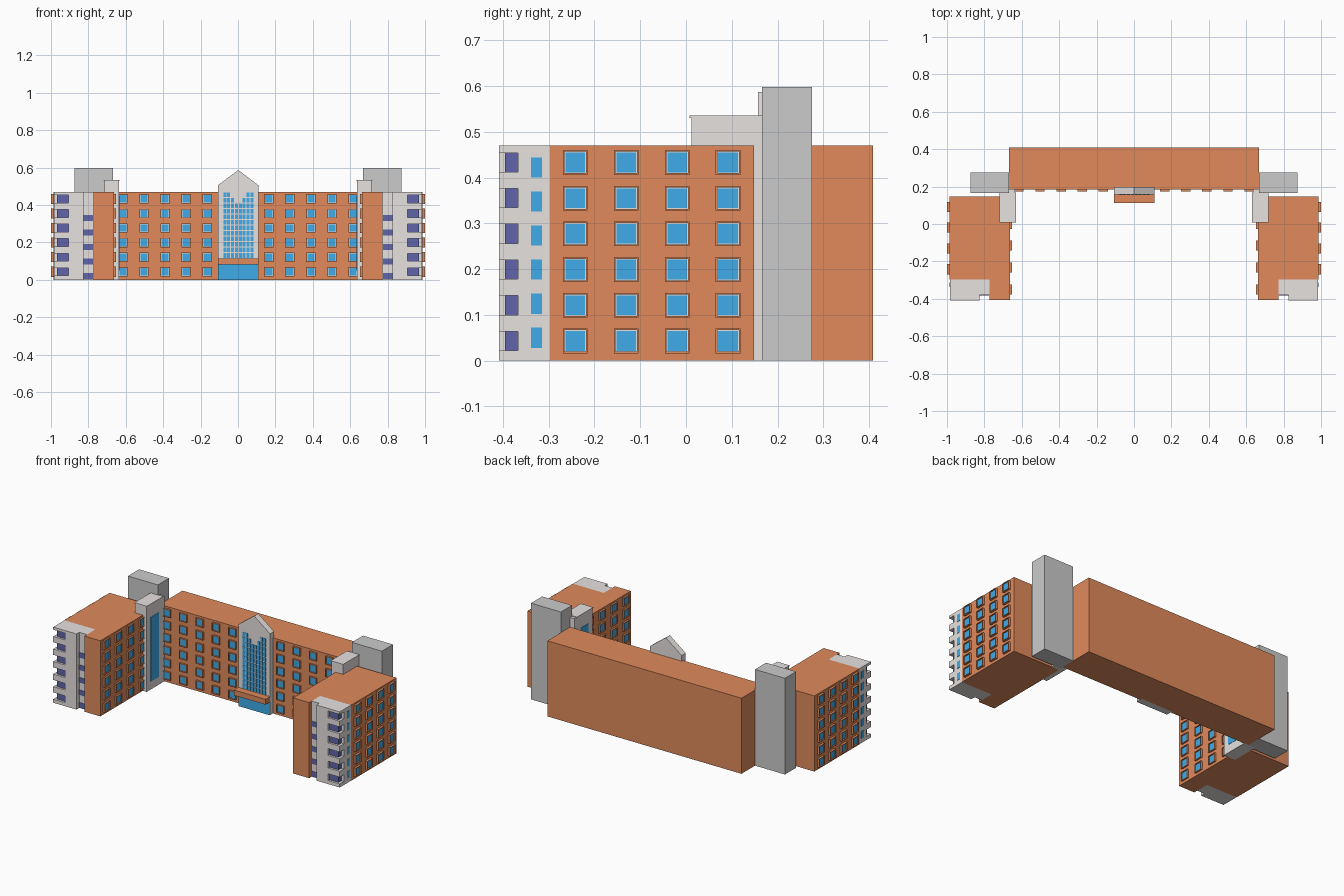
import bpy, bmesh

if "Cube" in bpy.data.objects:
    bpy.data.objects.remove(bpy.data.objects["Cube"])


def material(name, rgb):
    m = bpy.data.materials.new(name)
    m.diffuse_color = (*rgb, 1)
    m.use_nodes = True
    m.node_tree.nodes["Principled BSDF"].inputs["Base Color"].default_value = m.diffuse_color
    return m


BRICK = material("brick", (0.75, 0.255, 0.105))
STONE = material("stone", (0.80, 0.76, 0.745))
GREY = material("concrete", (0.70, 0.70, 0.70))
BLUE = material("blue_glass", (0.05, 0.41, 0.82))
NAVY = material("navy_glass", (0.12, 0.13, 0.40))


def boxes(name, mat, bounds, mirror=False):
    """One object from (x0, x1, y0, y1, z0, z1) boxes, optionally mirrored in x."""
    bm = bmesh.new()
    both = list(bounds)
    if mirror:
        both += [(-b[1], -b[0], *b[2:]) for b in bounds]
    for x0, x1, y0, y1, z0, z1 in both:
        verts = bmesh.ops.create_cube(bm, size=1)["verts"]
        for v in verts:
            v.co = ((x0 + x1) / 2 + v.co.x * (x1 - x0),
                    (y0 + y1) / 2 + v.co.y * (y1 - y0),
                    (z0 + z1) / 2 + v.co.z * (z1 - z0))
    me = bpy.data.meshes.new(name)
    bm.to_mesh(me)
    bm.free()
    me.materials.append(mat)
    ob = bpy.data.objects.new(name, me)
    bpy.context.collection.objects.link(ob)
    return ob


def on_wall(axis, wall, out, u0, u1, z0, z1, depth):
    """Box standing out from a wall plane; axis is the wall's normal."""
    a, b = sorted((wall - out * 0.002, wall + out * depth))
    return (a, b, u0, u1, z0, z1) if axis == "x" else (u0, u1, a, b, z0, z1)


ROWS = [0.043 + 0.078 * i for i in range(6)]


def windows(name, axis, wall, out, columns, depth, half=0.027):
    """Grid of framed windows, mirrored to the other side of the building."""
    frames, trims, panes = [], [], []
    t = 0.0035
    for u in columns:
        for z in ROWS:
            def add(dest, a, b, c, d, dep):
                dest.append(on_wall(axis, wall, out, u + a, u + b, z + c, z + d, dep))
            h, i = half, half - t
            add(frames, -h, h, i, h, depth)
            add(frames, -h, h, -h, -i, depth)
            add(frames, -h, -i, -i, i, depth)
            add(frames, i, h, -i, i, depth)
            add(trims, -i, i, -i, i, depth * 0.4)
            add(panes, -i + 0.002, i - 0.002, -i + 0.002, i - 0.002, depth * 0.6)
    boxes(name + "_window_frames", BRICK, frames, True)
    boxes(name + "_window_trims", STONE, trims, True)
    boxes(name + "_window_panes", BLUE, panes, True)


# Main block and wings
boxes("main_block", BRICK, [(-0.667, 0.667, 0.185, 0.408, 0, 0.47)])
boxes("outer_wings", BRICK, [(0.773, 0.986, -0.297, 0.148, 0, 0.47)], True)
boxes("inner_wings", BRICK, [(0.663, 0.773, -0.405, 0.148, 0, 0.47)], True)

# Window grids on the brick walls
windows("main", "y", 0.185, -1, [0.165 + 0.1124 * i for i in range(5)], 0.011, 0.025)
windows("outer_wing", "x", 0.986, 1, [-0.242 + 0.1113 * i for i in range(4)], 0.014)
windows("inner_wing", "x", 0.663, -1, [-0.35 + 0.117 * i for i in range(4)], 0.011)

# Rear service towers and corner stair towers
boxes("service_towers", GREY, [(0.667, 0.873, 0.166, 0.275, 0, 0.598)], True)
boxes("stair_towers", STONE, [(0.636, 0.715, 0.012, 0.186, 0, 0.53)], True)
boxes("stair_tower_caps", STONE, [(0.632, 0.718, 0.008, 0.168, 0.53, 0.535)], True)
boxes("stair_tower_glass", BLUE, [(0.634, 0.637, 0.05, 0.13, 0.05, 0.45)], True)

# Stone wing ends with a notched corner at every storey
corner = [(0.825, 0.905, -0.408, -0.297, 0, 0.47),
          (0.905, 0.985, -0.367, -0.297, 0, 0.47),
          (0.773, 0.825, -0.380, -0.297, 0, 0.47)]
edges = [0] + [e for z in ROWS for e in (z - 0.021, z + 0.021)] + [0.47]
corner += [(0.905, 0.985, -0.408, -0.367, edges[i], edges[i + 1])
           for i in range(0, len(edges), 2)]
boxes("wing_end_balconies", STONE, corner, True)
boxes("corner_windows", NAVY,
      [(0.904, 0.968, -0.395, -0.366, z - 0.021, z + 0.021) for z in ROWS], True)
boxes("recess_windows", NAVY,
      [(0.775, 0.825, -0.382, -0.379, z - 0.016, z + 0.016)
       for z in [0.02 + 0.0775 * i for i in range(5)]], True)
boxes("wing_end_side_windows", BLUE,
      [(0.984, 0.987, -0.338, -0.314, z - 0.022, z + 0.022)
       for z in [0.05 + 0.0744 * i for i in range(6)]], True)

# Central gabled entrance: extruded house profile
profile = [(-0.108, 0), (0.11, 0), (0.11, 0.505), (0.001, 0.587), (-0.108, 0.505)]
bm = bmesh.new()
face = bm.faces.new([bm.verts.new((x, 0.157, z)) for x, z in profile])
ext = bmesh.ops.extrude_face_region(bm, geom=[face])["geom"]
for v in [g for g in ext if isinstance(g, bmesh.types.BMVert)]:
    v.co.y = 0.197
bmesh.ops.recalc_face_normals(bm, faces=bm.faces)
mesh = bpy.data.meshes.new("entrance_gable")
bm.to_mesh(mesh)
bm.free()
mesh.materials.append(STONE)
bpy.context.collection.objects.link(bpy.data.objects.new("entrance_gable", mesh))

# Stepped grid of small panes on the gable
panes = []
for c, missing in enumerate([0, 0, 1, 2, 2, 1, 0, 0]):
    x = 0.002 + (c - 3.5) * 0.0206
    for r in range(12 - missing):
        z = 0.118 + r * 0.0295
        panes.append((x - 0.008, x + 0.008, 0.155, 0.158, z, z + 0.025))
boxes("gable_panes", BLUE, panes)

# Entrance glazing and canopy
boxes("entrance_glazing", BLUE, [(-0.106, 0.108, 0.154, 0.158, 0, 0.083)])
boxes("entrance_canopy", BRICK, [(-0.108, 0.11, 0.113, 0.158, 0.082, 0.115)])
